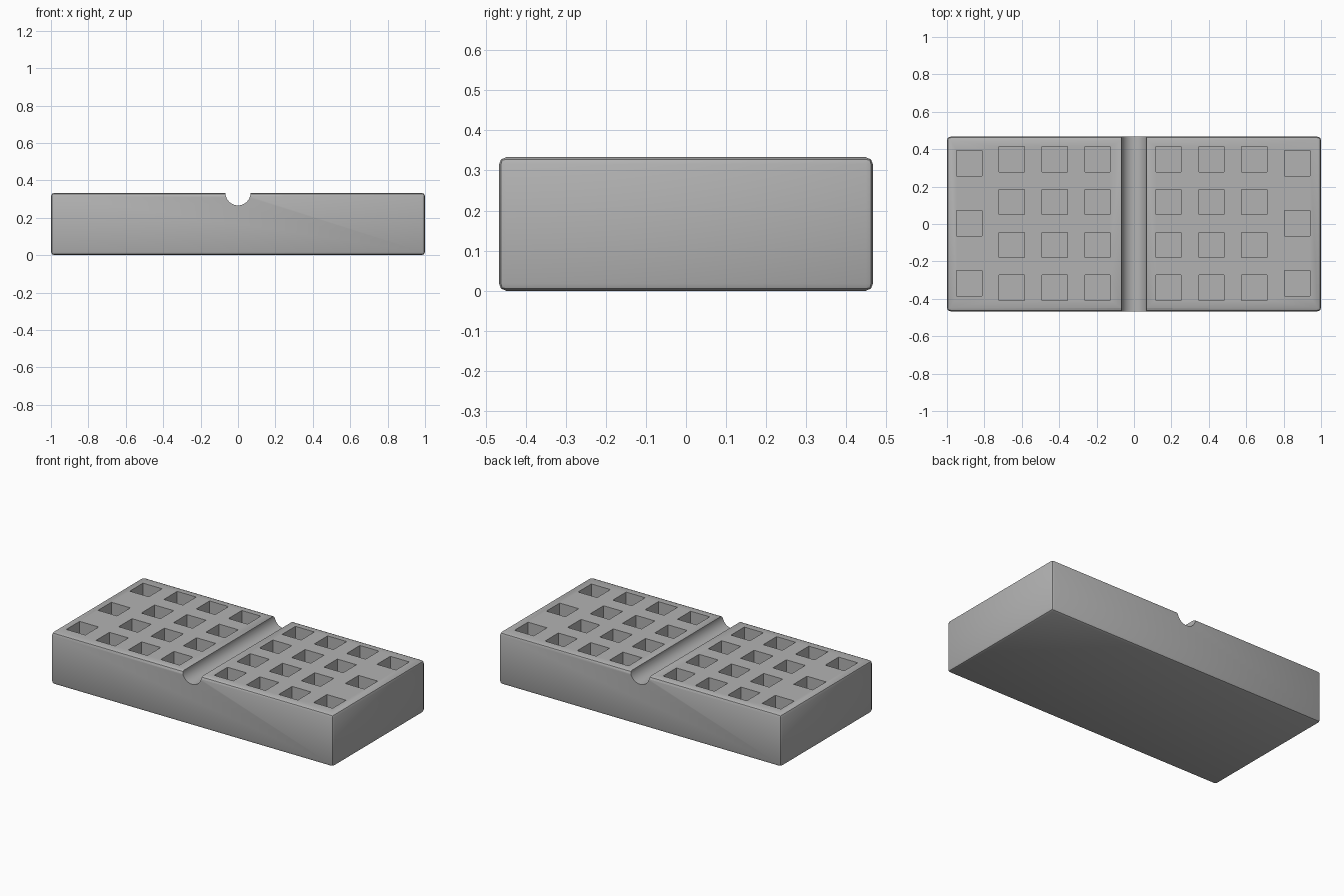
import bpy, bmesh
from mathutils import Matrix, Vector

cube = bpy.data.objects.get("Cube")
if cube:
    bpy.data.objects.remove(cube, do_unlink=True)

LENGTH, DEPTH, HEIGHT = 2.0, 0.933, 0.333
HOLE, HOLE_DEPTH, GROOVE = 0.135, 0.133, 0.067

grey = bpy.data.materials.new("stone grey")
grey.use_nodes = True
colour = (0.45, 0.45, 0.45, 1)
grey.diffuse_color = colour
grey.node_tree.nodes["Principled BSDF"].inputs["Base Color"].default_value = colour


def make_object(name, bm):
    mesh = bpy.data.meshes.new(name)
    bm.to_mesh(mesh)
    bm.free()
    obj = bpy.data.objects.new(name, mesh)
    bpy.context.collection.objects.link(obj)
    mesh.materials.append(grey)
    return obj


def add_box(bm, centre, size):
    matrix = Matrix.Translation(centre) @ Matrix.Diagonal(Vector((*size, 1)))
    bmesh.ops.create_cube(bm, size=1, matrix=matrix)


# Block with softened edges
bm = bmesh.new()
add_box(bm, (0, 0, HEIGHT / 2), (LENGTH, DEPTH, HEIGHT))
bmesh.ops.bevel(bm, geom=bm.edges[:], offset=0.018, segments=2,
                profile=0.5, affect='EDGES')
block = make_object("block", bm)

# Square pockets: three columns of four each side, plus a column of three at each end
bm = bmesh.new()
columns = [start + i * 0.229 for start in (-0.653, 0.185) for i in range(3)]
spots = [(x, 0.346 - j * 0.229) for x in columns for j in range(4)]
spots += [(x, 0.325 - j * 0.321) for x in (-0.881, 0.873) for j in range(3)]
for x, y in spots:
    add_box(bm, (x, y, HEIGHT), (HOLE, HOLE, 2 * HOLE_DEPTH))
pockets = make_object("pocket_cutter", bm)

# Round groove across the middle
bm = bmesh.new()
bmesh.ops.create_cone(bm, cap_ends=True, segments=48, radius1=GROOVE, radius2=GROOVE,
                      depth=DEPTH + 0.2,
                      matrix=Matrix.Translation((0, 0, HEIGHT)) @ Matrix.Rotation(1.5708, 4, 'X'))
groove = make_object("groove_cutter", bm)

# Cut the block and keep the result as plain geometry
for cutter in (pockets, groove):
    cutter.hide_render = True
    mod = block.modifiers.new(cutter.name, 'BOOLEAN')
    mod.operation = 'DIFFERENCE'
    mod.solver = 'EXACT'
    mod.object = cutter
bpy.ops.object.select_all(action='DESELECT')
block.select_set(True)
bpy.context.view_layer.objects.active = block
for mod in block.modifiers[:]:
    bpy.ops.object.modifier_apply(modifier=mod.name)
for cutter in (pockets, groove):
    bpy.data.objects.remove(cutter, do_unlink=True)

bpy.ops.object.shade_smooth_by_angle(angle=0.4)
